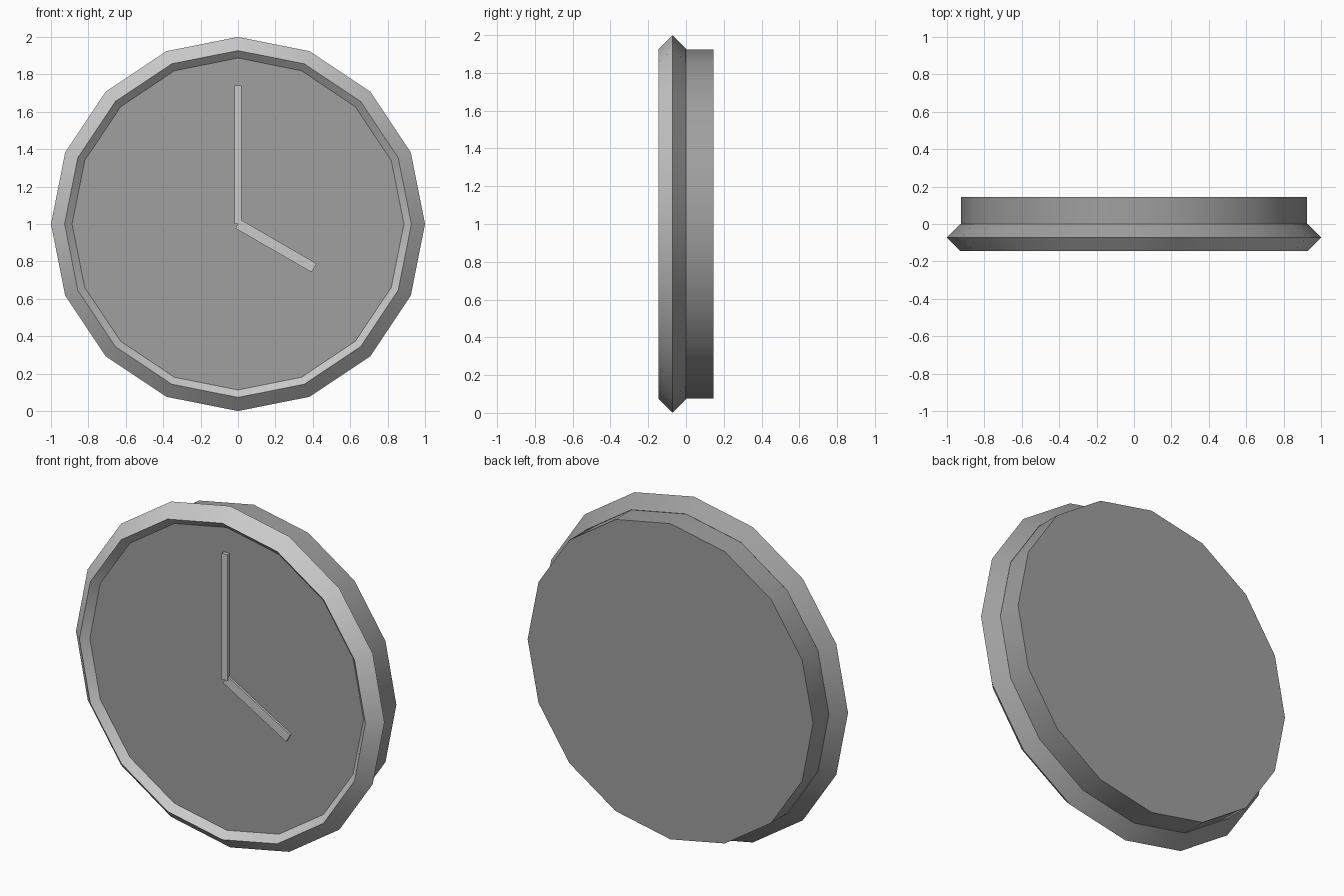
import bpy
from math import radians, sin, cos, pi

if "Cube" in bpy.data.objects:
    bpy.data.objects.remove(bpy.data.objects["Cube"])

SIDES = 16
CENTRE_Z = 1.0
FACE_Y = -0.105
RIM_Y = -0.072


def grey(name, v):
    mat = bpy.data.materials.new(name)
    mat.diffuse_color = (v, v, v, 1)
    mat.use_nodes = True
    mat.node_tree.nodes["Principled BSDF"].inputs["Base Color"].default_value = mat.diffuse_color
    return mat


dark = grey("dark_grey", 0.35)
light = grey("light_grey", 0.72)


def finish(name, *mats):
    ob = bpy.context.object
    ob.name = name
    bpy.ops.object.transform_apply(location=False, rotation=True, scale=True)
    for m in mats:
        ob.data.materials.append(m)
    return ob


# Drum body with the dial as its front cap
back_y = 0.145
bpy.ops.mesh.primitive_cylinder_add(
    vertices=SIDES, radius=0.925, depth=back_y - FACE_Y,
    location=(0, (back_y + FACE_Y) / 2, CENTRE_Z), rotation=(pi / 2, 0, 0))
finish("clock_body", dark)
bpy.ops.object.shade_smooth_by_angle(angle=radians(30))

# Diamond-section rim around the dial, light in front and dark behind
bpy.ops.mesh.primitive_torus_add(
    major_segments=SIDES, minor_segments=4, major_radius=0.927, minor_radius=0.073,
    location=(0, RIM_Y, CENTRE_Z), rotation=(pi / 2, 0, 0))
rim = finish("rim", light, dark)
for p in rim.data.polygons:
    p.material_index = 1 if p.center.y > 0 else 0
bpy.ops.object.shade_smooth_by_angle(angle=radians(30))


# Hands: thin bars turned clockwise from twelve o'clock
def hand(name, length, width, height, angle):
    a = radians(angle)
    sunk = 0.01
    bpy.ops.mesh.primitive_cube_add(
        size=1, rotation=(0, a, 0),
        location=(sin(a) * length / 2, FACE_Y + (sunk - height) / 2,
                  CENTRE_Z + cos(a) * length / 2))
    bpy.context.object.scale = (width, height + sunk, length)
    finish(name, light)


hand("minute_hand", 0.74, 0.036, 0.02, 0)
hand("hour_hand", 0.47, 0.054, 0.012, 120)
